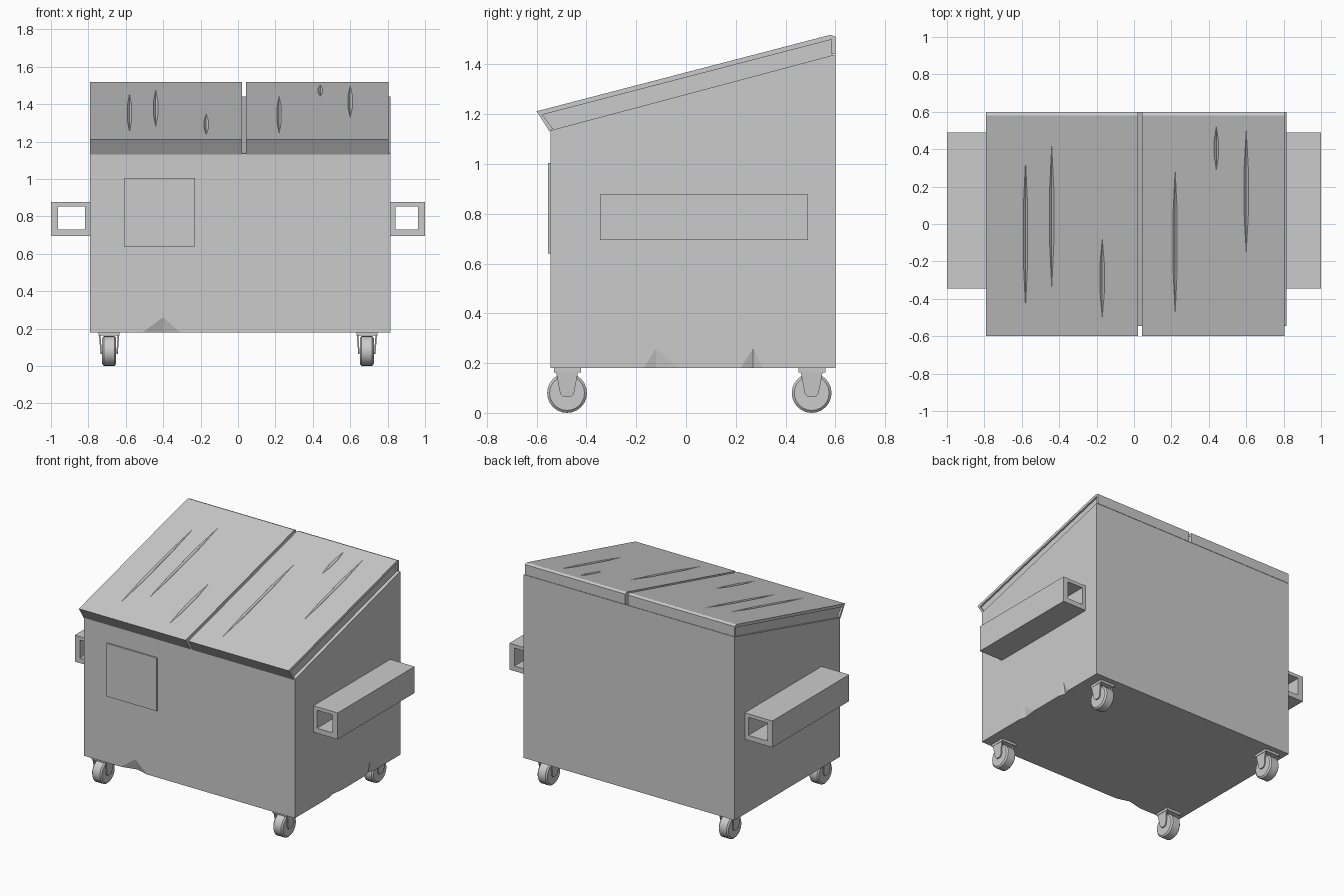
import bpy, bmesh, math
from mathutils import Vector

if "Cube" in bpy.data.objects:
    bpy.data.objects.remove(bpy.data.objects["Cube"])


def finish(name, bm, smooth=False):
    bmesh.ops.recalc_face_normals(bm, faces=bm.faces)
    me = bpy.data.meshes.new(name)
    bm.to_mesh(me)
    bm.free()
    ob = bpy.data.objects.new(name, me)
    bpy.context.collection.objects.link(ob)
    if smooth:
        bpy.ops.object.select_all(action='DESELECT')
        ob.select_set(True)
        bpy.context.view_layer.objects.active = ob
        bpy.ops.object.shade_smooth_by_angle(angle=math.radians(35))
    return ob


def add_prism(bm, pts, a, b, axis='x'):
    """Extrude a closed profile from a to b: (y, z) along x, or (x, z) along y."""
    def place(p, t):
        return (t, p[0], p[1]) if axis == 'x' else (p[0], t, p[1])
    lo = [bm.verts.new(place(p, a)) for p in pts]
    hi = [bm.verts.new(place(p, b)) for p in pts]
    bm.faces.new(lo)
    bm.faces.new(hi[::-1])
    for i in range(len(pts)):
        j = (i + 1) % len(pts)
        bm.faces.new((lo[i], hi[i], hi[j], lo[j]))


def rect(u0, u1, v0, v1):
    return [(u0, v0), (u1, v0), (u1, v1), (u0, v1)]


X0, X1 = -0.79, 0.815
YF, YB, ZB = -0.545, 0.60, 0.18

# Bin body with sloping top, dented along its lower edges
bm = bmesh.new()
add_prism(bm, [(YF, ZB), (YB, ZB), (YB, 1.44), (YF, 1.135)], X0, X1)
cuts = [((x, 0, 0), (1, 0, 0)) for x in (-0.51, -0.40, -0.31)]
cuts += [((0, y, 0), (0, 1, 0)) for y in (-0.17, -0.12, -0.03, 0.22, 0.27, 0.31)]
cuts += [((0, 0, z), (0, 0, 1)) for z in (0.26, 0.38)]
for co, no in cuts:
    bmesh.ops.bisect_plane(bm, geom=bm.verts[:] + bm.edges[:] + bm.faces[:],
                           plane_co=co, plane_no=no)
for target, move in [((-0.40, YF, ZB), (0, 0.025, 0)),
                     ((X1, -0.12, ZB), (-0.012, 0, 0)),
                     ((X1, 0.27, ZB), (-0.015, 0, 0))]:
    v = min(bm.verts, key=lambda q: (q.co - Vector(target)).length)
    v.co += Vector(move)
bmesh.ops.triangulate(bm, faces=bm.faces[:])
finish("bin_body", bm)

# Front panel
bm = bmesh.new()
add_prism(bm, rect(-0.61, -0.23, 0.64, 1.005), YF - 0.01, YF + 0.01, 'y')
finish("front_panel", bm)


# Slender grooves scored in the lids, used as boolean cutters
def lid_z(y):
    return 1.212 + (y + 0.6) * 0.26


bm = bmesh.new()
for x, y0, y1 in [(-0.58, -0.45, 0.34), (-0.44, -0.34, 0.42), (-0.17, -0.50, -0.08),
                  (0.22, -0.48, 0.29), (0.44, 0.29, 0.52), (0.60, -0.15, 0.50)]:
    pts = []
    for t, w in [(0, 0), (0.3, 0.011), (0.7, 0.011), (1, 0)]:
        y = y0 + (y1 - y0) * t
        for dx in ((-w, w) if w else (0,)):
            pts += [(x + dx, y, lid_z(y)), (x + dx, y, lid_z(y) + 0.02)]
        if w:
            pts.append((x, y, lid_z(y) - 0.009))
    verts = [bm.verts.new(p) for p in pts]
    bmesh.ops.convex_hull(bm, input=verts)
cutter = finish("groove_cutter", bm)
cutter.hide_render = True

# Two lids: thin folded cover over a slightly recessed core
cover = [(-0.60, 1.212), (0.58, 1.519), (0.60, 1.512), (0.60, 1.442), (0.585, 1.442),
         (0.585, 1.500), (-0.577, 1.198), (-0.535, 1.142), (-0.548, 1.130)]
core = [(-0.580, 1.201), (0.588, 1.503), (0.588, 1.436), (-0.540, 1.134)]
for side, a, b, ca, cb in [("left", -0.79, 0.022, -0.778, 0.020),
                           ("right", 0.043, 0.805, 0.045, 0.793)]:
    bm = bmesh.new()
    add_prism(bm, cover, a, b)
    lid = finish(side + "_lid", bm)
    mod = lid.modifiers.new("grooves", 'BOOLEAN')
    mod.operation, mod.solver, mod.object = 'DIFFERENCE', 'EXACT', cutter
    bpy.context.view_layer.objects.active = lid
    bpy.ops.object.modifier_apply(modifier=mod.name)
    bm = bmesh.new()
    add_prism(bm, core, ca, cb)
    finish(side + "_lid_core", bm)
bpy.data.objects.remove(cutter)

# Hollow lifting sleeves on both sides
for side, a, b, ia, ib in [("left", -1.0, X0, -0.962, -0.818),
                           ("right", X1, 1.0, 0.843, 0.962)]:
    bm = bmesh.new()
    rings = []
    for y in (-0.345, 0.49):
        for r in (rect(a, b, 0.695, 0.877), rect(ia, ib, 0.730, 0.853)):
            rings.append([bm.verts.new((x, y, z)) for x, z in r])
    fo, fi, bo, bi = rings
    for i in range(4):
        j = (i + 1) % 4
        for p, q in ((fo, fi), (fi, bi), (bi, bo), (bo, fo)):
            bm.faces.new((p[i], p[j], q[j], q[i]))
    finish(side + "_lift_sleeve", bm)

# Casters: wheel, hub, tapered fork arms and mounting plate
for sx, sname in ((-1, "left"), (1, "right")):
    for y, yname in ((-0.478, "front"), (0.505, "back")):
        cx, zc, r = sx * 0.689, 0.080, 0.080
        bm = bmesh.new()
        prof = [(-0.037, 0.060), (-0.037, 0.070), (-0.028, r), (0.028, r),
                (0.037, 0.070), (0.037, 0.060)]
        n = 24
        rows = [[bm.verts.new((cx + dx, y + rr * math.cos(2 * math.pi * k / n),
                               zc + rr * math.sin(2 * math.pi * k / n)))
                 for k in range(n)] for dx, rr in prof]
        for p, q in zip(rows, rows[1:]):
            for k in range(n):
                m = (k + 1) % n
                bm.faces.new((p[k], p[m], q[m], q[k]))
        bm.faces.new(rows[0])
        bm.faces.new(rows[-1])
        finish(f"{yname}_{sname}_wheel", bm, True)

        bm = bmesh.new()
        add_prism(bm, rect(y - 0.052, y + 0.056, 0.163, ZB + 0.002), cx - 0.056, cx + 0.056)
        arm = [(y - 0.044, 0.165), (y - 0.028, 0.078), (y - 0.016, 0.064),
               (y + 0.016, 0.064), (y + 0.028, 0.078), (y + 0.044, 0.165)]
        for d in (-1, 1):
            start = len(bm.verts)
            add_prism(bm, arm, cx + d * 0.038, cx + d * 0.046)
            bm.verts.ensure_lookup_table()
            for v in bm.verts[start:]:      # splay the arms outward at the top
                v.co.x += d * 0.008 * (v.co.z - 0.064) / 0.1
        finish(f"{yname}_{sname}_caster_fork", bm)
